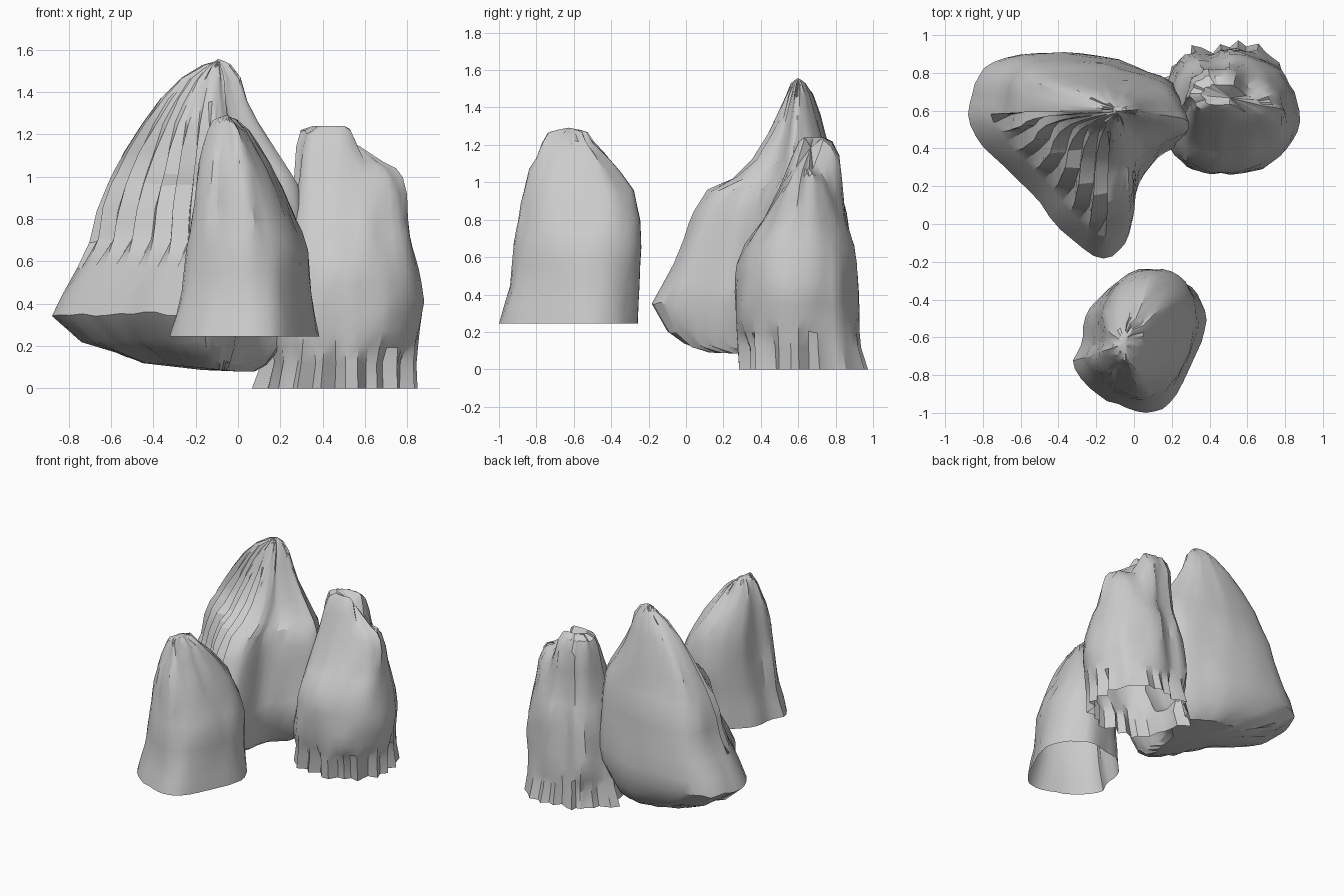
import bpy, bmesh, random
from mathutils import Vector, noise

random.seed(4)


def closed_curve(pts, n):
    """Resample a closed outline with a Catmull-Rom curve."""
    out, m = [], len(pts)
    for k in range(n):
        f = k * m / n
        i, t = int(f), f - int(f)
        a, b, c, d = (Vector(pts[(i + j) % m]) for j in (-1, 0, 1, 2))
        out.append(0.5 * (2 * b + (c - a) * t + (2 * a - 5 * b + 4 * c - d) * t * t
                          + (3 * b - a - 3 * c + d) * t ** 3))
    return out


def clamp(v):
    return max(0.0, min(1.0, v))


def rock(name, outline, pivot, levels, n=40, rough=0.02, closed=False, shape=None):
    """Loft an outline; each level is z, xmin, xmax, ymin, ymax around the pivot."""
    base = closed_curve(outline, n)
    lo = [min(p[a] for p in base) for a in (0, 1)]
    hi = [max(p[a] for p in base) for a in (0, 1)]
    rows = []
    for a, b in zip(levels, levels[1:]):
        steps = max(1, round((b[0] - a[0]) / 0.09))
        rows += [[p + (q - p) * s / steps for p, q in zip(a, b)] for s in range(steps)]
    rows.append(levels[-1])
    top = rows[-1][0]

    bm = bmesh.new()
    rings = []
    for z, x0, x1, y0, y1 in rows:
        box = ((x0, x1), (y0, y1))
        ring = []
        for k, p in enumerate(base):
            q = []
            for a in (0, 1):
                d, c = p[a] - pivot[a], pivot[a]
                s = (box[a][0] - c) / (lo[a] - c) if d < 0 else (box[a][1] - c) / (hi[a] - c)
                q.append(d * s)
            # vertically stretched noise gives ridges and gullies
            g = noise.noise(Vector((p.x * 7, p.y * 7, z * 2.2)))
            g += 0.5 * noise.noise(Vector((p.x * 17, p.y * 17, z * 4 + 9)))
            r = Vector(q)
            r *= 1 + rough * (g - 0.2) / max(0.12, r.length)
            v = Vector((pivot[0] + r.x, pivot[1] + r.y, z))
            if rows[0][0] < z < top:
                v.z += random.uniform(-0.012, 0.012)
            if shape:
                v = shape(v, k)
            ring.append(bm.verts.new(v))
        rings.append(ring)
    for a, b in zip(rings, rings[1:]):
        for k in range(n):
            j = (k + 1) % n
            bm.faces.new((a[k], a[j], b[j], b[k]))

    def cap(ring, dz):
        mid = sum((v.co for v in ring), Vector()) / n
        mid.z += dz
        c = bm.verts.new(mid)
        for k in range(n):
            bm.faces.new((ring[k], ring[(k + 1) % n], c))
    cap(rings[-1], 0.012)
    if closed:
        cap(rings[0], -0.01)
    bmesh.ops.recalc_face_normals(bm, faces=bm.faces)
    if sum(f.normal.z * f.calc_area() for f in bm.faces) < -0.01:
        bmesh.ops.reverse_faces(bm, faces=bm.faces)
    me = bpy.data.meshes.new(name)
    bm.to_mesh(me)
    bm.free()
    ob = bpy.data.objects.new(name, me)
    bpy.context.collection.objects.link(ob)
    bpy.ops.object.select_all(action='DESELECT')
    ob.select_set(True)
    bpy.context.view_layer.objects.active = ob
    bpy.ops.object.shade_smooth_by_angle(angle=0.5)
    return ob


# Front rock, open underneath
rock("front_rock",
     [(0.38, -0.5), (0.34, -0.34), (0.22, -0.24), (0.08, -0.23), (-0.1, -0.29),
      (-0.25, -0.44), (-0.27, -0.62), (-0.33, -0.75), (-0.21, -0.9), (-0.05, -0.97),
      (0.1, -1.0), (0.22, -0.91), (0.33, -0.7)],
     (-0.05, -0.63),
     [(0.245, -0.33, 0.38, -1.0, -0.26), (0.45, -0.275, 0.35, -0.945, -0.25),
      (0.66, -0.245, 0.33, -0.92, -0.23), (0.8, -0.225, 0.28, -0.89, -0.24),
      (0.95, -0.205, 0.22, -0.865, -0.28), (1.06, -0.19, 0.165, -0.84, -0.36),
      (1.14, -0.17, 0.11, -0.8, -0.43), (1.21, -0.145, 0.06, -0.77, -0.5),
      (1.26, -0.12, 0.0, -0.74, -0.53), (1.28, -0.09, -0.03, -0.69, -0.57)])


# Tall rock: three-armed plan, closed sloping underside
def tilt(v, k):
    if v.z < 0.3:
        v.z -= 0.04 * clamp((v.x + 0.4) / 0.4) * clamp((0.3 - v.z) / 0.1)
    # carved gullies on the front left face
    if v.z > 0.6 and v.x < -0.15 and v.y < 0.6:
        d = 0.04 * (k % 2) * clamp((1.4 - v.z) * 3)
        v.x += d
        v.y += d
    return v


rock("tall_rock",
     [(0.3, 0.56), (0.2, 0.75), (0.0, 0.85), (-0.3, 0.91), (-0.64, 0.9), (-0.81, 0.82),
      (-0.88, 0.67), (-0.87, 0.5), (-0.72, 0.32), (-0.53, 0.14), (-0.36, -0.07),
      (-0.18, -0.18), (-0.05, -0.12), (0.0, 0.02), (0.03, 0.2), (0.14, 0.34), (0.28, 0.43)],
     (-0.1, 0.6),
     [(0.12, -0.45, 0.08, 0.12, 0.75), (0.16, -0.56, 0.14, 0.0, 0.8),
      (0.23, -0.74, 0.2, -0.09, 0.86), (0.35, -0.88, 0.28, -0.18, 0.91),
      (0.45, -0.83, 0.3, -0.13, 0.91), (0.57, -0.75, 0.3, -0.07, 0.9),
      (0.7, -0.695, 0.3, -0.02, 0.88), (0.85, -0.665, 0.295, 0.04, 0.86),
      (0.96, -0.62, 0.28, 0.12, 0.83), (1.02, -0.59, 0.25, 0.26, 0.81),
      (1.12, -0.54, 0.18, 0.36, 0.79), (1.25, -0.46, 0.1, 0.44, 0.75),
      (1.36, -0.37, 0.05, 0.49, 0.72), (1.46, -0.27, 0.02, 0.53, 0.68),
      (1.52, -0.17, -0.03, 0.56, 0.64), (1.545, -0.11, -0.06, 0.58, 0.62)],
     n=52, rough=0.015, closed=True, shape=tilt)


# Right rock: jagged open foot, two knobs on top
notch = [random.choice((0.0, 0.03, 0.13, 0.18)) for _ in range(44)]


def twin_top(v, k):
    foot = clamp((0.26 - v.z) / 0.14) * notch[k]
    v.x += (0.5 - v.x) * foot
    v.y += (0.66 - v.y) * foot
    s = clamp((0.61 - v.x) / 0.1)
    lift = clamp((v.z - 0.85) / 0.17) * s * s * (3 - 2 * s)
    v.z += 0.17 * lift
    v.y += 0.05 * lift
    return v


rock("right_rock",
     [(0.88, 0.6), (0.82, 0.79), (0.72, 0.92), (0.55, 1.0), (0.38, 0.95), (0.22, 0.96),
      (0.12, 0.8), (0.07, 0.6), (0.16, 0.36), (0.3, 0.28), (0.5, 0.26), (0.7, 0.3),
      (0.83, 0.42)],
     (0.5, 0.64),
     [(0.0, 0.06, 0.865, 0.265, 0.99), (0.12, 0.1, 0.86, 0.26, 0.96),
      (0.28, 0.14, 0.86, 0.26, 0.935), (0.42, 0.16, 0.88, 0.26, 0.92),
      (0.56, 0.18, 0.86, 0.27, 0.91), (0.66, 0.2, 0.835, 0.31, 0.9),
      (0.8, 0.23, 0.81, 0.41, 0.86), (0.92, 0.26, 0.8, 0.48, 0.82),
      (0.99, 0.27, 0.78, 0.52, 0.79), (1.04, 0.29, 0.75, 0.55, 0.74),
      (1.07, 0.35, 0.69, 0.58, 0.69)],
     n=44, rough=0.02, shape=twin_top)
